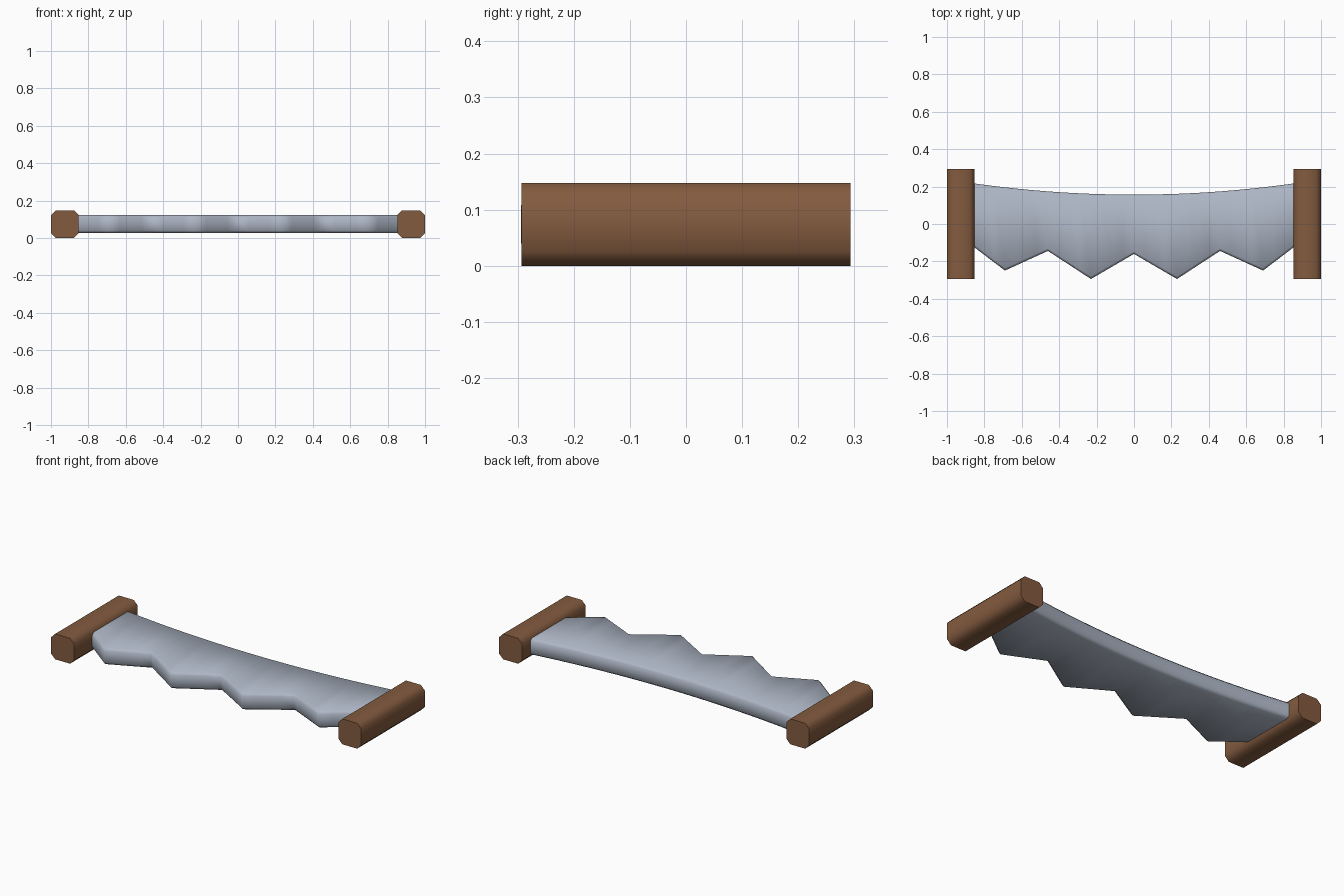
import bpy, bmesh, math

if "Cube" in bpy.data.objects:
    bpy.data.objects.remove(bpy.data.objects["Cube"])

MID_Z = 0.074


def material(name, color):
    m = bpy.data.materials.new(name)
    m.diffuse_color = (*color, 1)
    m.use_nodes = True
    m.node_tree.nodes["Principled BSDF"].inputs["Base Color"].default_value = m.diffuse_color
    return m


def loft(name, sections, mat):
    """Skin a row of closed cross-sections and cap both ends."""
    bm = bmesh.new()
    rings = [[bm.verts.new(p) for p in s] for s in sections]
    n = len(rings[0])
    for a, b in zip(rings, rings[1:]):
        for i in range(n):
            j = (i + 1) % n
            bm.faces.new((a[i], a[j], b[j], b[i]))
    bm.faces.new(rings[0])
    bm.faces.new(rings[-1])
    bmesh.ops.recalc_face_normals(bm, faces=bm.faces)
    me = bpy.data.meshes.new(name)
    bm.to_mesh(me)
    bm.free()
    me.materials.append(mat)
    ob = bpy.data.objects.new(name, me)
    bpy.context.collection.objects.link(ob)
    return ob


def smooth(ob, angle):
    bpy.ops.object.select_all(action='DESELECT')
    ob.select_set(True)
    bpy.context.view_layer.objects.active = ob
    bpy.ops.object.shade_smooth_by_angle(angle=math.radians(angle))


def chamfered(u0, u1, v0, v1, c):
    """Rectangle with cut corners."""
    return [(u0 + c, v0), (u1 - c, v0), (u1, v0 + c), (u1, v1 - c),
            (u1 - c, v1), (u0 + c, v1), (u0, v1 - c), (u0, v0 + c)]


steel = material("steel", (0.42, 0.47, 0.56))
wood = material("wood", (0.23, 0.105, 0.05))

# Toothed blade: straight teeth in front, shallow curved back
teeth = [-0.16, -0.294, -0.144, -0.249, -0.074]   # front y every 0.23 from centre
step, sub = 0.23, 4
columns = []
for k in range(-4 * sub, 4 * sub + 1):
    i, f = divmod(abs(k), sub)
    f /= sub
    front = teeth[i] if f == 0 else teeth[i] * (1 - f) + teeth[i + 1] * f
    x = k * step / sub
    back = 0.157 + 0.082 * x * x
    columns.append([(x, y, z) for y, z in
                    chamfered(front, back, MID_Z - 0.048, MID_Z + 0.048, 0.014)])
smooth(loft("blade", columns, steel), 75)

# Two wooden grips with chamfered long edges
for side, label in ((-1, "left"), (1, "right")):
    prof = chamfered(side * 0.926 - 0.074, side * 0.926 + 0.074, 0, 0.148, 0.026)
    grip = loft(label + "_handle", [[(x, y, z) for x, z in prof] for y in (-0.293, 0.293)], wood)
    smooth(grip, 60)
